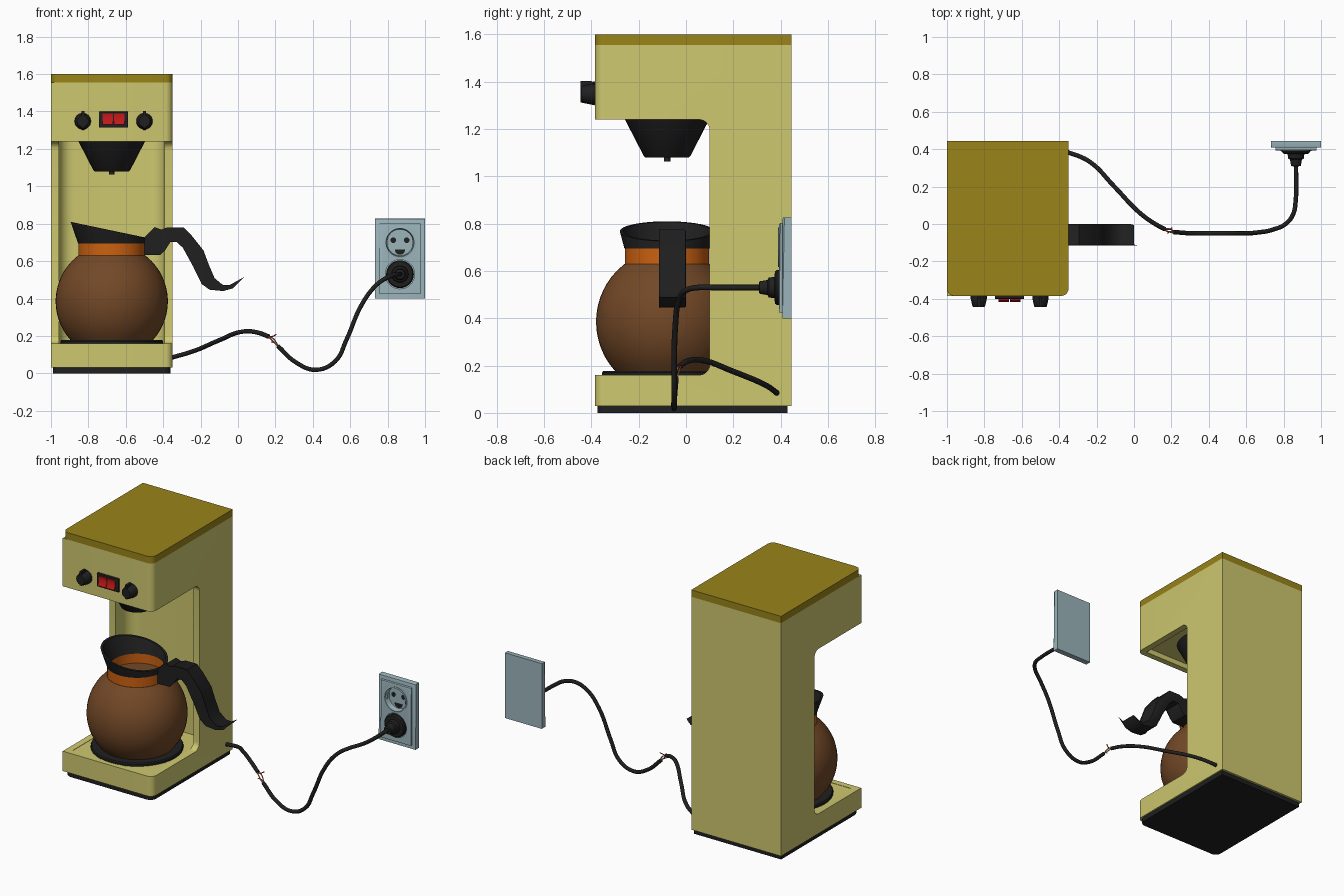
import bpy, bmesh, math
from math import sin, cos, pi, sqrt

if "Cube" in bpy.data.objects:
    bpy.data.objects.remove(bpy.data.objects["Cube"])


def mat(name, r, g, b):
    m = bpy.data.materials.new(name)
    m.diffuse_color = (r, g, b, 1)
    m.use_nodes = True
    m.node_tree.nodes["Principled BSDF"].inputs["Base Color"].default_value = m.diffuse_color
    return m


CREAM = mat("cream", .62, .58, .16)
OLIVE = mat("olive", .32, .23, .01)
BLACK = mat("black", .014, .014, .014)
BROWN = mat("coffee_brown", .17, .065, .02)
ORANGE = mat("orange", .6, .12, .005)
RED = mat("red", .55, .01, .01)
BLUE = mat("pale_blue", .33, .46, .5)
COPPER = mat("copper", .55, .2, .1)


def build(name, verts, faces, m, bevel_if=None, width=.04, seg=5):
    """Mesh object; edges chosen by bevel_if(a, b) are rounded."""
    me = bpy.data.meshes.new(name)
    me.from_pydata(verts, [], faces)
    bm = bmesh.new()
    bm.from_mesh(me)
    if bevel_if:
        es = [e for e in bm.edges if bevel_if(e.verts[0].co, e.verts[1].co)]
        bmesh.ops.bevel(bm, geom=es, offset=width, segments=seg, profile=.5, affect='EDGES')
    bmesh.ops.recalc_face_normals(bm, faces=bm.faces)
    bm.to_mesh(me)
    bm.free()
    ob = bpy.data.objects.new(name, me)
    bpy.context.collection.objects.link(ob)
    me.materials.append(m)
    return ob


def loft(name, rings, m, caps=True, **kw):
    n = len(rings[0])
    verts = [p for r in rings for p in r]
    faces = [(i * n + j, i * n + (j + 1) % n, (i + 1) * n + (j + 1) % n, (i + 1) * n + j)
             for i in range(len(rings) - 1) for j in range(n)]
    if caps:
        faces += [tuple(range(n)), tuple(range((len(rings) - 1) * n, len(rings) * n))]
    return build(name, verts, faces, m, **kw)


def prism(name, pts, axis, lo, hi, m, **kw):
    put = {'X': lambda p, t: (t, p[0], p[1]), 'Y': lambda p, t: (p[0], t, p[1]),
           'Z': lambda p, t: (p[0], p[1], t)}[axis]
    return loft(name, [[put(p, t) for p in pts] for t in (lo, hi)], m, **kw)


def box(name, x0, x1, y0, y1, z0, z1, m, **kw):
    return prism(name, [(x0, y0), (x1, y0), (x1, y1), (x0, y1)], 'Z', z0, z1, m, **kw)


def lathe(name, prof, c, m, axis='Z', n=40, caps=True):
    """prof holds (radius, position along axis)."""
    rings = []
    for r, h in prof:
        ring = [(r * cos(2 * pi * i / n), r * sin(2 * pi * i / n)) for i in range(n)]
        rings.append([(c[0] + u, c[1] + v, h) if axis == 'Z' else (c[0] + u, h, c[1] + v)
                      for u, v in ring])
    return loft(name, rings, m, caps)


def cut(ob, cutter):
    mod = ob.modifiers.new("cut", 'BOOLEAN')
    mod.object, mod.operation, mod.solver = cutter, 'DIFFERENCE', 'EXACT'
    bpy.context.view_layer.objects.active = ob
    bpy.ops.object.modifier_apply(modifier=mod.name)
    bpy.data.objects.remove(cutter)


def cable(name, pts, r, m):
    cu = bpy.data.curves.new(name, 'CURVE')
    cu.dimensions, cu.bevel_depth, cu.bevel_resolution = '3D', r, 3
    cu.use_fill_caps, cu.resolution_u = True, 6
    sp = cu.splines.new('BEZIER')
    sp.bezier_points.add(len(pts) - 1)
    for b, p in zip(sp.bezier_points, pts):
        b.co = p
        b.handle_left_type = b.handle_right_type = 'AUTO'
    cu.materials.append(m)
    bpy.context.collection.objects.link(bpy.data.objects.new(name, cu))


def upright_front(a, b):
    return abs(a.z - b.z) > .01 and max(a.y, b.y) < -.3 and abs(a.x - b.x) < .001


# Housing: C-shaped side profile with filleted inner corners, hollowed by one rounded cutter
X0, X1, Y0, Y1 = -1, -.35, -.385, .445
R = .045
low = [(.1 - R + R * sin(a), .16 + R - R * cos(a)) for a in (i * pi / 12 for i in range(7))]
high = [(.1 - R + R * cos(a), 1.24 - R + R * sin(a)) for a in (i * pi / 12 for i in range(7))]
prof = [(Y0, .03), (Y0, .16)] + low + high + [(Y0, 1.24), (Y0, 1.555), (Y1, 1.555), (Y1, .03)]
housing = prism("housing", prof, 'X', X0, X1, CREAM, bevel_if=upright_front)
cutter = box("recess_cutter", -.957, -.393, -.345, .25, .158, 1.275, CREAM, width=.08, seg=6,
             bevel_if=lambda a, b: abs(a.z - b.z) > .1 and min(a.y, b.y) > 0)
cutter.hide_render = True
cut(housing, cutter)
box("lid", X0, X1, Y0, Y1, 1.555, 1.6, OLIVE, bevel_if=upright_front)
box("foot_plate", -.99, -.36, -.375, .43, 0, .03, BLACK, bevel_if=upright_front)

# Filter funnel and hot plate
C = (-.675, -.08)
lathe("funnel", [(.198, 1.28), (.178, 1.24), (.098, 1.085), (.092, 1.08)], C, BLACK)
lathe("funnel_spout", [(.014, 1.085), (.014, 1.062)], C, BLACK, n=16)
lathe("hot_plate", [(.275, .15), (.275, .17), (.27, .177)], C, BLACK)

# Carafe: bowl, neck band, tilted pouring collar
zs = [.177 + .453 * i / 16 for i in range(17)]
lathe("carafe_bowl", [(.3 * sqrt(1 - ((z - .385) / .306) ** 2), z) for z in zs], C, BROWN, n=48)
lathe("neck_band", [(.165, .615), (.178, .615), (.178, .7), (.165, .7), (.165, .615)],
      C, ORANGE, n=48, caps=False)


def collar_ring(r, cx, z, tilt):
    return [(cx + r * cos(a), C[1] + r * sin(a), z - tilt * r * cos(a))
            for a in (2 * pi * i / 48 for i in range(48))]


rings = [collar_ring(.16, C[0], .694, 0), collar_ring(.18, C[0], .694, 0),
         collar_ring(.2, -.695, .768, .21), collar_ring(.186, -.695, .768, .21)]
loft("pouring_collar", rings + rings[:1], BLACK, caps=False)

# Carafe handle
hp = [(-.5, .64), (-.5, .72), (-.478, .74), (-.445, .775), (-.41, .762), (-.375, .775),
      (-.295, .775), (-.25, .73), (-.19, .655), (-.162, .58), (-.13, .505), (-.085, .468),
      (-.045, .465), (0, .49), (-.03, .46), (-.08, .446), (-.15, .453), (-.19, .482),
      (-.235, .575), (-.29, .675), (-.325, .708), (-.365, .708), (-.395, .66), (-.417, .64)]
prism("carafe_handle", hp, 'Y', -.115, 0, BLACK, width=.006, seg=2,
      bevel_if=lambda a, b: abs(a.y - b.y) < .001)

# Control knobs with pointers
for side, x in (("left", -.83), ("right", -.5)):
    lathe(side + "_knob", [(.044, Y0 + .005), (.043, -.40), (.034, -.44), (.03, -.444)],
          (x, 1.348), BLACK, 'Y', 24)
    prism(side + "_knob_pointer", [(Y0, 1.3), (Y0, 1.385), (-.4, 1.403), (-.445, 1.403),
                                   (-.445, 1.312)], 'X', x - .008, x + .008, BLACK)

# Twin rocker switch
box("switch_frame", -.743, -.588, -.4, -.38, 1.315, 1.4, BLACK, width=.005, seg=2,
    bevel_if=lambda a, b: max(a.y, b.y) < -.39)
for side, x in (("left", -.725), ("right", -.664)):
    prism(side + "_rocker", [(-.395, 1.33), (-.418, 1.33), (-.404, 1.358), (-.408, 1.388),
                             (-.395, 1.388)], 'X', x, x + .058, RED)

# Wall outlet: stepped plate with round sockets
SX = .866
front = lambda y: (lambda a, b: max(a.y, b.y) < y)
plate = box("outlet_plate", .733, 1, .408, Y1, .4, .827, BLUE, bevel_if=front(.42), width=.008, seg=2)
panel = box("outlet_panel", .757, .976, .394, .409, .425, .802, BLUE, bevel_if=front(.4), width=.005, seg=2)
for z in (.7, .53):
    for ob in (plate, panel):
        c = lathe("socket_cutter", [(.078, .38), (.078, .424)], (SX, z), BLUE, 'Y')
        c.hide_render = True
        cut(ob, c)
lathe("socket_rim", [(.078, .425), (.083, .39), (.075, .388), (.07, .425)], (SX, .7), BLUE, 'Y', caps=False)
for side, s in (("left", -1), ("right", 1)):
    lathe(side + "_socket_hole", [(.015, .43), (.015, .4215)], (SX + s * .036, .712), BLACK, 'Y', 16)
    box(side + "_socket_key", SX + s * .072 - .008, SX + s * .072 + .008, .4, .43, .685, .715, BLUE)
arc = [(SX + .028 * cos(a), .662 + .028 * sin(a)) for a in (pi + pi * i / 10 for i in range(11))]
prism("socket_earth_slot", arc, 'Y', .4215, .43, BLACK)

# Plug
lathe("plug", [(.072, .424), (.074, .385), (.068, .376), (.045, .374), (.042, .35), (.032, .345),
               (.026, .31), (.012, .308)], (SX, .53), BLACK, 'Y', 32)

# Power cord in two lengths, with bare strands at the break
cable("cord_machine_side", [(-.37, .39, .08), (-.24, .335, .118), (-.105, .2, .175), (.03, .06, .224),
                            (.11, .002, .217), (.165, -.028, .196)], .012, BLACK)
cable("cord_wall_side", [(.212, -.043, .147), (.315, -.05, .055), (.417, -.05, .019), (.52, -.05, .065),
                         (.58, -.05, .18), (.663, -.045, .37), (.743, -.03, .475), (.81, 0, .518),
                         (.85, .05, .53), (.864, .12, .53), (SX, .32, .53)], .012, BLACK)
for i, o in enumerate((-.008, .008)):
    cable(f"bare_wire_{i}", [(.16, -.028 + o / 2, .198), (.188, -.034 + o, .178 + o),
                             (.216, -.044 + o / 2, .143)], .0035, COPPER)
cable("frayed_wire_a", [(.16, -.026, .198), (.185, -.03, .198), (.205, -.02, .208)], .003, RED)
cable("frayed_wire_b", [(.214, -.044, .146), (.196, -.04, .163), (.178, -.05, .168)], .003, COPPER)

# Shading
bpy.ops.object.select_all(action='DESELECT')
for ob in bpy.context.scene.objects:
    if ob.type == 'MESH':
        ob.select_set(True)
        bpy.context.view_layer.objects.active = ob
bpy.ops.object.shade_smooth_by_angle(angle=math.radians(35))
